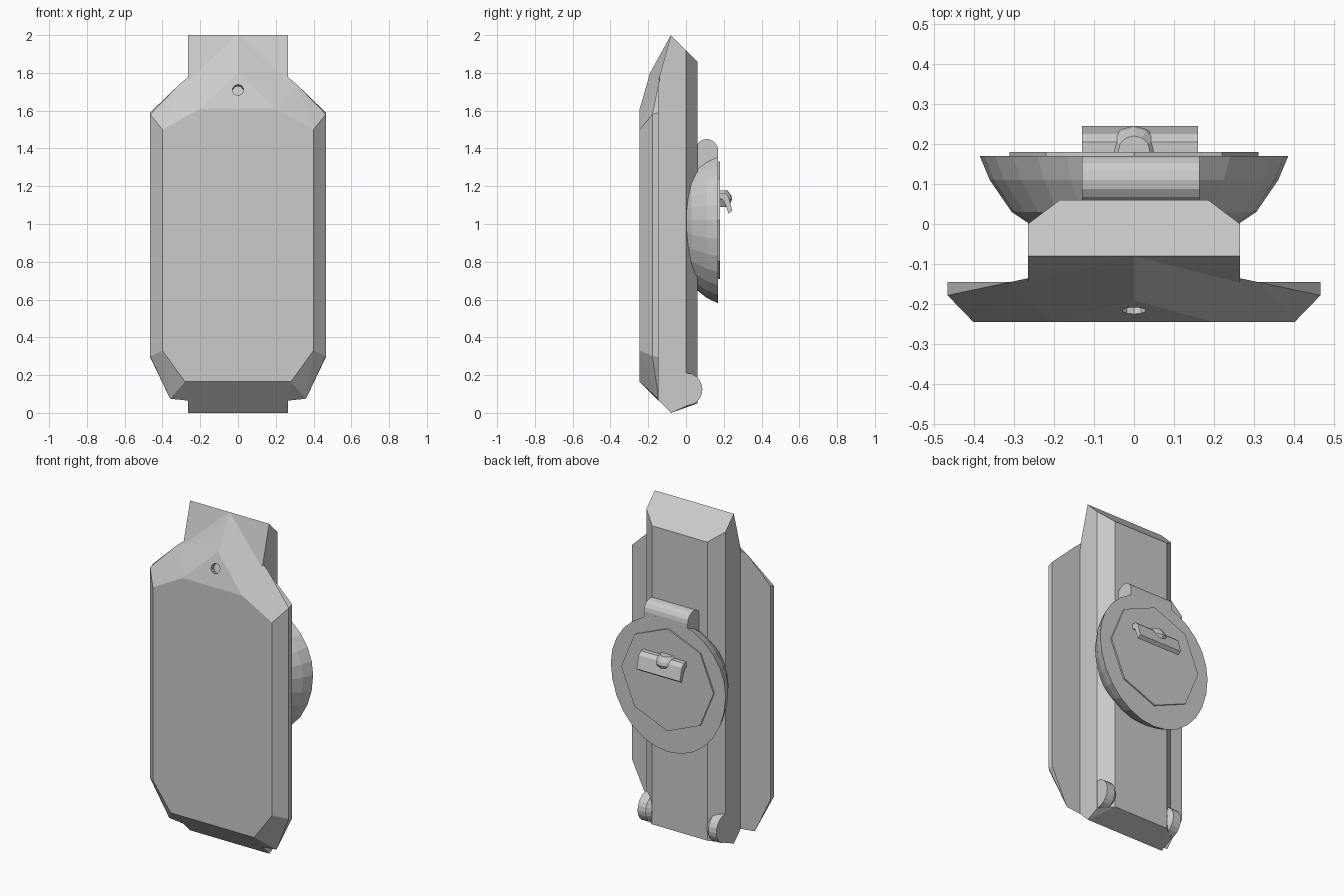
import bpy, bmesh
from math import sin, cos, pi, atan2
from mathutils import Vector

if "Cube" in bpy.data.objects:
    bpy.data.objects.remove(bpy.data.objects["Cube"])


def finish(name, bm):
    bmesh.ops.recalc_face_normals(bm, faces=bm.faces)
    me = bpy.data.meshes.new(name)
    bm.to_mesh(me)
    bm.free()
    ob = bpy.data.objects.new(name, me)
    bpy.context.collection.objects.link(ob)
    return ob


def hull(name, pts):
    """Convex solid around points, flat regions merged."""
    bm = bmesh.new()
    for p in pts:
        bm.verts.new(p)
    r = bmesh.ops.convex_hull(bm, input=bm.verts)
    junk = {g for g in r["geom_interior"] + r["geom_unused"]
            if isinstance(g, bmesh.types.BMVert)}
    bmesh.ops.delete(bm, geom=list(junk), context='VERTS')
    bmesh.ops.dissolve_limit(bm, angle_limit=0.01, verts=bm.verts, edges=bm.edges)
    return finish(name, bm)


def mirrored(pts):
    return pts + [(-x, y, z) for x, y, z in pts if x]


def prism(name, profile, x0, x1):
    """Extrude a (y, z) profile along x."""
    bm = bmesh.new()
    f = bm.faces.new([bm.verts.new((x0, y, z)) for y, z in profile])
    r = bmesh.ops.extrude_face_region(bm, geom=[f])
    bmesh.ops.translate(bm, vec=(x1 - x0, 0, 0),
                        verts=[v for v in r["geom"] if isinstance(v, bmesh.types.BMVert)])
    return finish(name, bm)


def disc(cy, cz, r, n):
    return [(cy + r * cos(2 * pi * i / n), cz + r * sin(2 * pi * i / n)) for i in range(n)]


# Front plate: back outline, bevel edge and front face
plate = hull("front_plate", mirrored([
    (0.465, -0.145, 0.295), (0.465, -0.145, 1.59), (0.31, -0.145, 1.74),
    (0, -0.145, 1.882), (0.36, -0.145, 0.075), (0.265, -0.145, 0.065),
    (0.465, -0.178, 0.30), (0.465, -0.178, 1.58),
    (0.40, -0.245, 0.33), (0.40, -0.245, 1.50), (0.20, -0.245, 1.61),
    (0.28, -0.245, 0.165), (0, -0.19, 1.80)]))

# Small drilled dimple in the sloping top of the plate
bm = bmesh.new()
bmesh.ops.create_cone(bm, cap_ends=True, segments=10, radius1=0.03, radius2=0.03, depth=0.06)
cutter = finish("dimple_cutter", bm)
cutter.location = (0, -0.217, 1.71)
cutter.rotation_euler = (pi / 2 - atan2(0.055, 0.19), 0, 0)
cutter.hide_render = True
cutter.hide_set(True)
mod = plate.modifiers.new("dimple", 'BOOLEAN')
mod.operation = 'DIFFERENCE'
mod.object = cutter

# Peak that carries the plate up to the top of the body
hull("plate_peak", mirrored([
    (0, -0.08, 2.0), (0, -0.145, 1.882), (0.265, -0.145, 1.76), (0.31, -0.145, 1.74)]))

# Central body with chamfered back and sloping ends
hull("body", mirrored([
    (0.265, -0.146, 0.066), (0.265, -0.146, 1.76), (0.265, -0.08, 0), (0.265, -0.08, 2.0),
    (0.265, 0, 0.035), (0.265, 0, 1.92), (0.185, 0.06, 0.05), (0.185, 0.06, 1.86)]))

# Rounded feet at the bottom corners
for side, s in (("left", -1), ("right", 1)):
    hull(side + "_foot", [(s * x, y, z) for x, r in ((0.264, 0.087), (0.21, 0.087), (0.185, 0.065))
                          for y, z in disc(0, 0.125, r, 20)])

# Bowl-shaped housing on the back, longer below its centre than above
bowl = []
for r, y in ((0.385, 0.17), (0.36, 0.11), (0.305, 0.03), (0.26, 0.0)):
    for i in range(28):
        a = 2 * pi * i / 28
        k = 0.96 if sin(a) > 0 else 1.143
        bowl.append((r * cos(a), y, 1.02 + k * r * sin(a)))
hull("dial_housing", bowl)

# Rounded hinge over the housing, reaching down into it
hull("hinge_hump", [(x, y, z) for x in (-0.13, 0.163)
                    for y, z in disc(0.11, 1.39, 0.06, 16) + [(0.05, 1.25), (0.169, 1.3)]])

# Thin octagonal cover
hull("octagon_cover", [(x, y, z + 0.02) for y in (0.165, 0.179) for x, z in disc(0, 1.0, 0.31, 8)])

# Grip bar and its tapered knob
prism("grip_bar", [(0.175, 1.135), (0.175, 1.165), (0.205, 1.165), (0.225, 1.145),
                   (0.245, 1.07), (0.225, 1.055), (0.207, 1.105), (0.195, 1.13)], -0.13, 0.16)
hull("grip_knob", [(x, y, z) for r, z in ((0.045, 1.09), (0.065, 1.13), (0.06, 1.15), (0.04, 1.178))
                   for x, y in disc(0, 0.18, r, 12) if y > 0.165])
